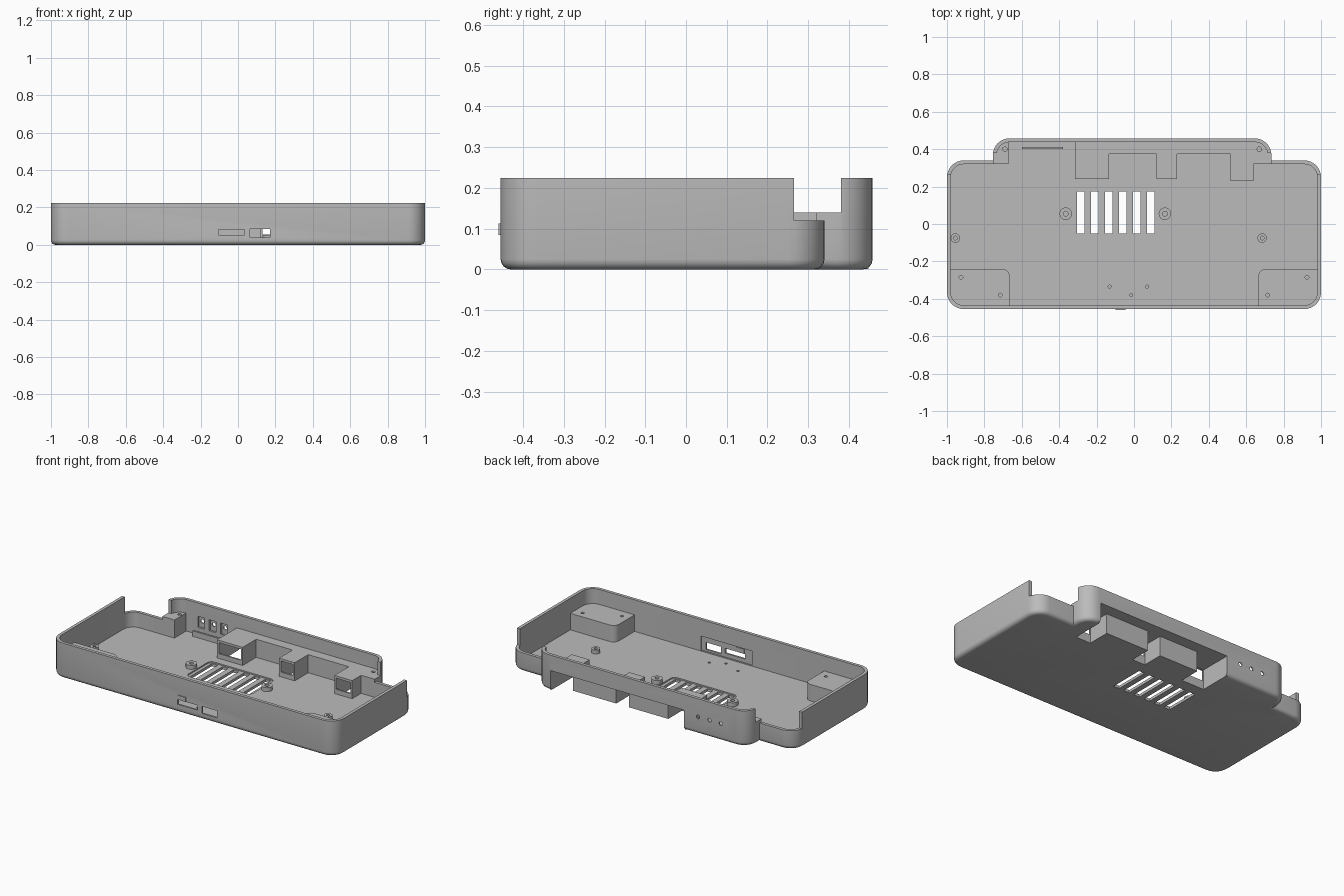
import bpy, bmesh, math
from mathutils import Vector

if "Cube" in bpy.data.objects:
    bpy.data.objects.remove(bpy.data.objects["Cube"])

grey = bpy.data.materials.new("plain grey")
grey.use_nodes = True
grey.diffuse_color = (0.5, 0.5, 0.5, 1)
grey.node_tree.nodes["Principled BSDF"].inputs["Base Color"].default_value = (0.5, 0.5, 0.5, 1)


def rounded(corners, steps=8):
    """Round each (x, y, radius) corner of an outline."""
    out = []
    n = len(corners)
    for i, (x, y, r) in enumerate(corners):
        p = Vector((x, y))
        if r <= 0:
            out.append(p)
            continue
        a = (Vector(corners[i - 1][:2]) - p).normalized()
        b = (Vector(corners[(i + 1) % n][:2]) - p).normalized()
        half = a.angle(b) / 2
        centre = p + (a + b).normalized() * r / math.sin(half)
        start = p + a * r / math.tan(half) - centre
        end = p + b * r / math.tan(half) - centre
        for k in range(steps + 1):
            t = k / steps
            d = start.slerp(end, t) if 0 < t < 1 else (start if t == 0 else end)
            out.append(centre + d.normalized() * r)
    return out


def prism(name, outline, z0, z1, bottom_bevel=0):
    bm = bmesh.new()
    face = bm.faces.new([bm.verts.new((p[0], p[1], z0)) for p in outline])
    ext = bmesh.ops.extrude_face_region(bm, geom=[face])
    top = [v for v in ext["geom"] if isinstance(v, bmesh.types.BMVert)]
    bmesh.ops.translate(bm, verts=top, vec=(0, 0, z1 - z0))
    bmesh.ops.recalc_face_normals(bm, faces=bm.faces)
    if bottom_bevel:
        edges = [e for e in bm.edges if all(abs(v.co.z - z0) < 1e-5 for v in e.verts)]
        bmesh.ops.bevel(bm, geom=edges, offset=bottom_bevel, segments=4,
                        profile=0.5, affect='EDGES')
    me = bpy.data.meshes.new(name)
    bm.to_mesh(me)
    bm.free()
    me.materials.append(grey)
    ob = bpy.data.objects.new(name, me)
    bpy.context.scene.collection.objects.link(ob)
    return ob


def box(name, x0, x1, y0, y1, z0, z1, r=0):
    return prism(name, rounded([(x0, y0, r), (x1, y0, r), (x1, y1, r), (x0, y1, r)]), z0, z1)


def disc(name, x, y, r, z0, z1):
    ring = [(x + r * math.cos(a * math.tau / 24), y + r * math.sin(a * math.tau / 24))
            for a in range(24)]
    return prism(name, ring, z0, z1)


def cut(target, cutter):
    """Subtract the cutter and discard it."""
    mod = target.modifiers.new("cut", 'BOOLEAN')
    mod.operation, mod.solver, mod.object = 'DIFFERENCE', 'EXACT', cutter
    bpy.context.view_layer.update()
    deps = bpy.context.evaluated_depsgraph_get()
    mesh = bpy.data.meshes.new_from_object(target.evaluated_get(deps))
    target.modifiers.clear()
    target.data = mesh
    bpy.data.objects.remove(cutter)


WALL, FLOOR, TOP, ROOF = 0.02, 0.025, 0.225, 0.14
BACK, STEP = 0.458, 0.34


def case_outline(d):
    r = 0.09 - d
    return rounded([(-1 + d, -0.455 + d, r), (1 - d, -0.455 + d, r), (1 - d, STEP - d, r),
                    (0.735 - d, STEP - d, 0), (0.735 - d, BACK - d, r),
                    (-0.755 + d, BACK - d, r), (-0.755 + d, STEP - d, 0), (-1 + d, STEP - d, r)])


def bay_outline(d, back):
    """Stepped outline of the three rear connector bays."""
    a, b, f = 0.24 + d, 0.375 + d, 0.23 + d
    pts = [(-0.315 + d, back), (-0.315 + d, a), (-0.135 - d, a), (-0.135 - d, b),
           (0.12 + d, b), (0.12 + d, a), (0.23 - d, a), (0.23 - d, b),
           (0.515 + d, b), (0.515 + d, f), (0.64 - d, f), (0.64 - d, back)]
    return pts


# Main tray
case = prism("case_shell", case_outline(0), 0, TOP, FLOOR)
cut(case, prism("cavity", case_outline(WALL), FLOOR, 0.5))

# Lowered rim at the rear corners
for x0, x1 in ((0.735, 1.1), (-1.1, -0.755)):
    cut(case, box("rim_cut", x0, x1, 0.265, 0.4, 0.12, 0.5))
for x0, x1 in ((0.6, 0.76), (-0.78, -0.6)):
    cut(case, box("rim_cut", x0, x1, 0.3, 0.38, ROOF, 0.5))

# Rear connector bays, open underneath and behind
bay = prism("connector_bay", bay_outline(0, BACK - 0.01), 0.001, ROOF)
cut(bay, prism("bay_void", bay_outline(0.01, 0.6), -0.1, ROOF - 0.013))
cut(case, prism("bay_void", bay_outline(0.01, 0.6), -0.1, ROOF - 0.013))
for x0, x1 in ((-0.315, -0.135), (0.12, 0.23), (0.515, 0.64)):
    cut(bay, box("bay_window", x0 + 0.012, x1 - 0.012, 0.2, 0.27, 0.055, ROOF - 0.015))

# Ventilation grille in a shallow recess
cut(case, box("vent_recess", -0.325, 0.13, -0.06, 0.185, FLOOR - 0.008, 0.1, 0.03))
for i in range(6):
    x = -0.305 + i * 0.0748
    cut(case, box("vent_slot", x, x + 0.04, -0.05, 0.175, -0.1, 0.1))

# Front ports and the recess behind them
cut(case, box("port_recess", -0.16, 0.2, -0.443, -0.4, FLOOR + 0.003, 0.12))
cut(case, box("port_slot", -0.105, 0.035, -0.6, -0.4, 0.052, 0.083))
cut(case, box("port_square", 0.065, 0.17, -0.6, -0.4, 0.04, 0.085))
box("port_tab", -0.1, -0.045, -0.46, -0.44, 0.085, 0.113)

# Indicator windows with round holes in the back wall
for x in (-0.405, -0.485, -0.565):
    cut(case, box("light_recess", x - 0.024, x + 0.024, 0.4, 0.45, 0.07, 0.14))
    hole = disc("light_hole", 0, 0, 0.012, -0.1, 0.1)
    hole.rotation_euler.x = math.pi / 2
    hole.location = (x, BACK, 0.11)
    cut(case, hole)
box("light_board_rail", -0.6, -0.38, 0.4, 0.412, FLOOR - 0.005, 0.06)

# Blind holes in the floor
for x, y in ((-0.13, -0.335), (-0.015, -0.38), (0.07, -0.335)):
    cut(case, disc("floor_hole", x, y, 0.008, 0.008, 0.1))

# Mirrored front corner blocks
for side, label in ((1, "left"), (-1, "right")):
    s = side
    block = prism(label + "_corner_block", rounded(
        [(s * 0.665, -0.445, 0), (s * 0.99, -0.445, 0.08), (s * 0.99, -0.24, 0),
         (s * 0.665, -0.24, 0.04)]), 0.015, 0.13)
    for x, y in ((0.925, -0.285), (0.715, -0.38)):
        cut(block, disc("screw_hole", s * x, y, 0.01, 0.06, 0.3))

# Rear screw posts
for x0, x1, hx, label in ((0.64, 0.725, 0.67, "left"), (-0.745, -0.67, -0.69, "right")):
    post = prism(label + "_rear_post", rounded(
        [(x0, 0.32, 0), (x1, 0.32, 0), (x1, 0.448, 0.075 if x1 > 0 else 0),
         (x0, 0.448, 0.07 if x0 < -0.7 else 0)]), 0.015, ROOF)
    cut(post, disc("screw_hole", hx, 0.4, 0.012, 0.06, 0.3))

# Round standoffs on the floor
for x, y, r in ((-0.365, 0.055, 0.033), (0.165, 0.055, 0.033),
                (-0.955, -0.075, 0.025), (0.685, -0.075, 0.025)):
    post = disc("standoff", x, y, r, 0.015, 0.05)
    cut(post, disc("standoff_hole", x, y, r * 0.4, 0.02, 0.2))

# Smooth the rounded corners, keep edges sharp
for ob in bpy.context.scene.collection.objects:
    if ob.type == 'MESH':
        bpy.ops.object.select_all(action='DESELECT')
        ob.select_set(True)
        bpy.context.view_layer.objects.active = ob
        bpy.ops.object.shade_smooth_by_angle(angle=math.radians(30))
